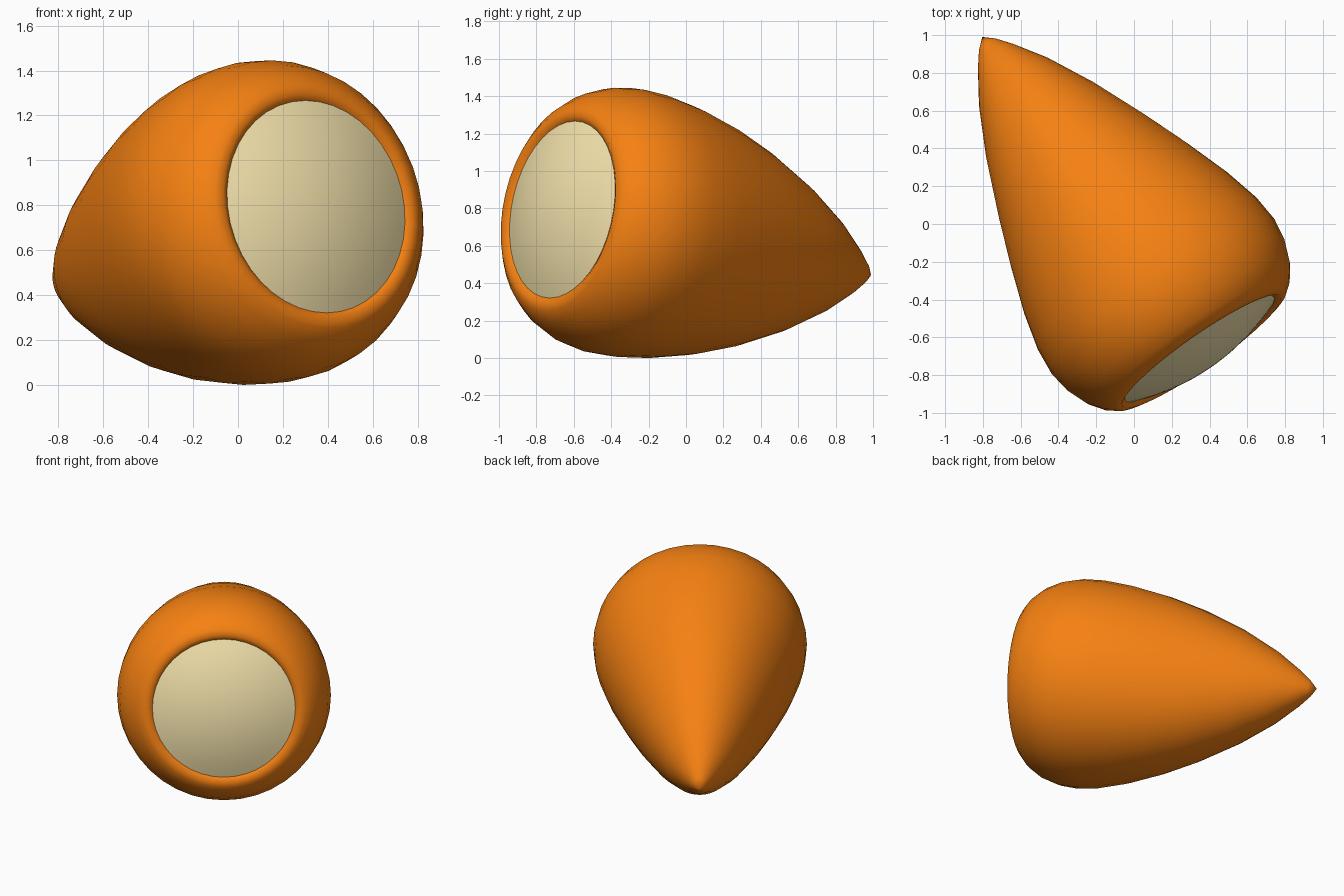
import bpy, bmesh, math
from mathutils import Vector

if "Cube" in bpy.data.objects:
    bpy.data.objects.remove(bpy.data.objects["Cube"])

SEGMENTS = 40
TIP = Vector((-0.81, 1.0, 0.44))
FRONT = Vector((0.34, -0.65, 0.79))

# Local frame: axis runs from the tail tip to the lens, up is across it
axis = (FRONT - TIP).normalized()
up = (Vector((0, 0, 1)) - axis * axis.z).normalized()
side = up.cross(axis)


def material(name, color):
    mat = bpy.data.materials.new(name)
    mat.diffuse_color = (*color, 1)
    mat.use_nodes = True
    mat.node_tree.nodes["Principled BSDF"].inputs["Base Color"].default_value = mat.diffuse_color
    return mat


def loft(name, rings, mat):
    """Skin elliptical rings (distance, half width, half height) along the axis."""
    bm = bmesh.new()
    previous = None
    for s, w, h in rings:
        centre = TIP + axis * s
        if w == 0:
            ring = [bm.verts.new(centre)]
        else:
            ring = []
            for i in range(SEGMENTS):
                a = 2 * math.pi * i / SEGMENTS
                ring.append(bm.verts.new(centre + side * w * math.cos(a) + up * h * math.sin(a)))
        if previous:
            for i in range(SEGMENTS):
                j = (i + 1) % SEGMENTS
                if len(previous) == 1:
                    bm.faces.new((previous[0], ring[j], ring[i]))
                elif len(ring) == 1:
                    bm.faces.new((previous[i], previous[j], ring[0]))
                else:
                    bm.faces.new((previous[i], previous[j], ring[j], ring[i]))
        previous = ring
    # Faces point away from the axis and towards the front
    bmesh.ops.recalc_face_normals(bm, faces=bm.faces)
    mesh = bpy.data.meshes.new(name)
    bm.to_mesh(mesh)
    bm.free()
    obj = bpy.data.objects.new(name, mesh)
    bpy.context.collection.objects.link(obj)
    mesh.materials.append(mat)
    mesh.shade_smooth()
    return obj


# Body: pointed tail swelling to a round, rolled front rim
body = loft("body", [
    (0, 0, 0), (0.05, 0.055, 0.058), (0.13, 0.116, 0.13), (0.3, 0.225, 0.258),
    (0.55, 0.35, 0.405), (0.85, 0.475, 0.54), (1.1, 0.57, 0.625),
    (1.35, 0.655, 0.685), (1.55, 0.705, 0.714), (1.7, 0.718, 0.718),
    (1.82, 0.70, 0.70), (1.93, 0.657, 0.657), (2.01, 0.60, 0.60),
    (2.05, 0.55, 0.55), (2.06, 0.51, 0.51), (2.04, 0.475, 0.475),
    (1.98, 0.455, 0.455),
], material("orange", (0.92, 0.22, 0.006)))

# Lens: shallow dome filling the front opening
LENS_R, BULGE = 0.482, 0.10
dome = []
for k in range(9):
    r = LENS_R * (1 - k / 8)
    dome.append((2.042 + BULGE * (1 - (r / LENS_R) ** 2), r, r))
lens = loft("lens", dome, material("cream", (0.92, 0.78, 0.42)))

# Centre the model and rest it on the floor
points = [v.co for o in (body, lens) for v in o.data.vertices]
low = [min(p[i] for p in points) for i in range(3)]
high = [max(p[i] for p in points) for i in range(3)]
shift = Vector((-(low[0] + high[0]) / 2, -(low[1] + high[1]) / 2, -low[2]))
for obj in (body, lens):
    for v in obj.data.vertices:
        v.co += shift
